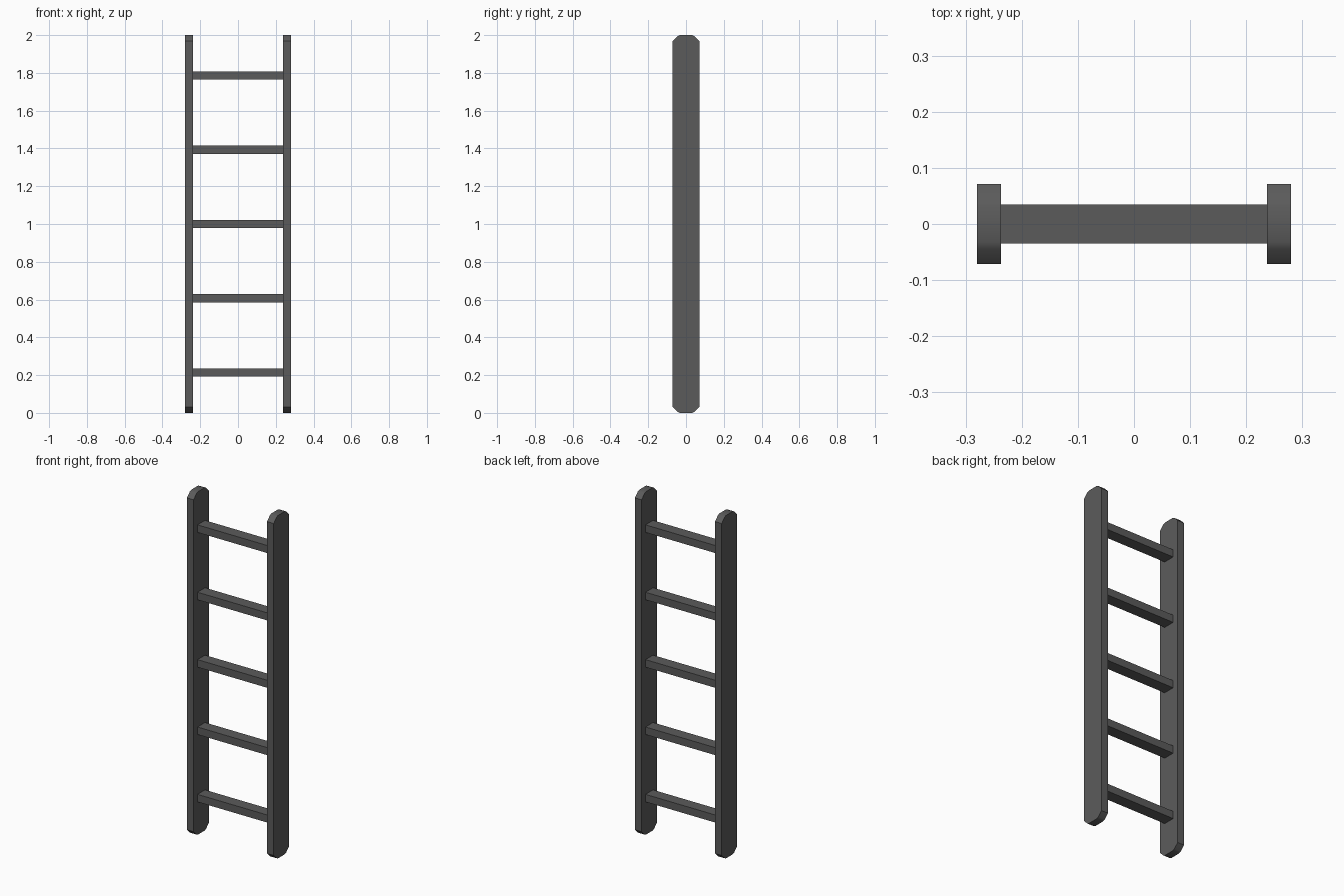
import bpy
import bmesh
import math

cube = bpy.data.objects.get("Cube")
if cube:
    bpy.data.objects.remove(cube, do_unlink=True)

# Single dark grey finish
GREY = (0.105, 0.105, 0.105, 1.0)
grey = bpy.data.materials.new("dark_grey")
grey.use_nodes = True
grey.diffuse_color = GREY
grey.node_tree.nodes["Principled BSDF"].inputs["Base Color"].default_value = GREY

HEIGHT = 2.0
RAIL_OUTER, RAIL_INNER = 0.28, 0.237
RUNG_DEPTH, RUNG_HEIGHT = 0.069, 0.044
RUNG_COUNT, RUNG_SPACING = 5, 0.393

# Quarter of the rail's side outline: half depth, distance from the end
CORNER = [(0.071, 0.032), (0.045, 0.006), (0.032, 0.0)]


def extrude_outline(name, outline, x0, x1):
    """Prism with a (y, z) outline, running from x0 to x1."""
    bm = bmesh.new()
    face = bm.faces.new([bm.verts.new((x0, y, z)) for y, z in outline])
    ext = bmesh.ops.extrude_face_region(bm, geom=[face])
    verts = [v for v in ext["geom"] if isinstance(v, bmesh.types.BMVert)]
    bmesh.ops.translate(bm, verts=verts, vec=(x1 - x0, 0, 0))
    bmesh.ops.recalc_face_normals(bm, faces=bm.faces)
    mesh = bpy.data.meshes.new(name)
    bm.to_mesh(mesh)
    bm.free()
    mesh.materials.append(grey)
    obj = bpy.data.objects.new(name, mesh)
    bpy.context.collection.objects.link(obj)
    return obj


# Side rails with cut corners, softened towards the tips
bottom = [(y, z) for y, z in CORNER]
top = [(y, HEIGHT - z) for y, z in CORNER]
outline = (bottom[::-1] + top
           + [(-y, z) for y, z in top[::-1]]
           + [(-y, z) for y, z in bottom])
rails = [extrude_outline("left_rail", outline, RAIL_INNER, RAIL_OUTER),
         extrude_outline("right_rail", outline, -RAIL_OUTER, -RAIL_INNER)]

bpy.ops.object.select_all(action="DESELECT")
for rail in rails:
    rail.select_set(True)
bpy.context.view_layer.objects.active = rails[0]
bpy.ops.object.shade_smooth_by_angle(angle=math.radians(30))

# Square rungs, evenly spaced about mid height
d, h = RUNG_DEPTH / 2, RUNG_HEIGHT / 2
for i in range(RUNG_COUNT):
    z = HEIGHT / 2 + (i - (RUNG_COUNT - 1) / 2) * RUNG_SPACING
    section = [(-d, z - h), (d, z - h), (d, z + h), (-d, z + h)]
    extrude_outline(f"rung_{i + 1}", section, -RAIL_INNER, RAIL_INNER)
